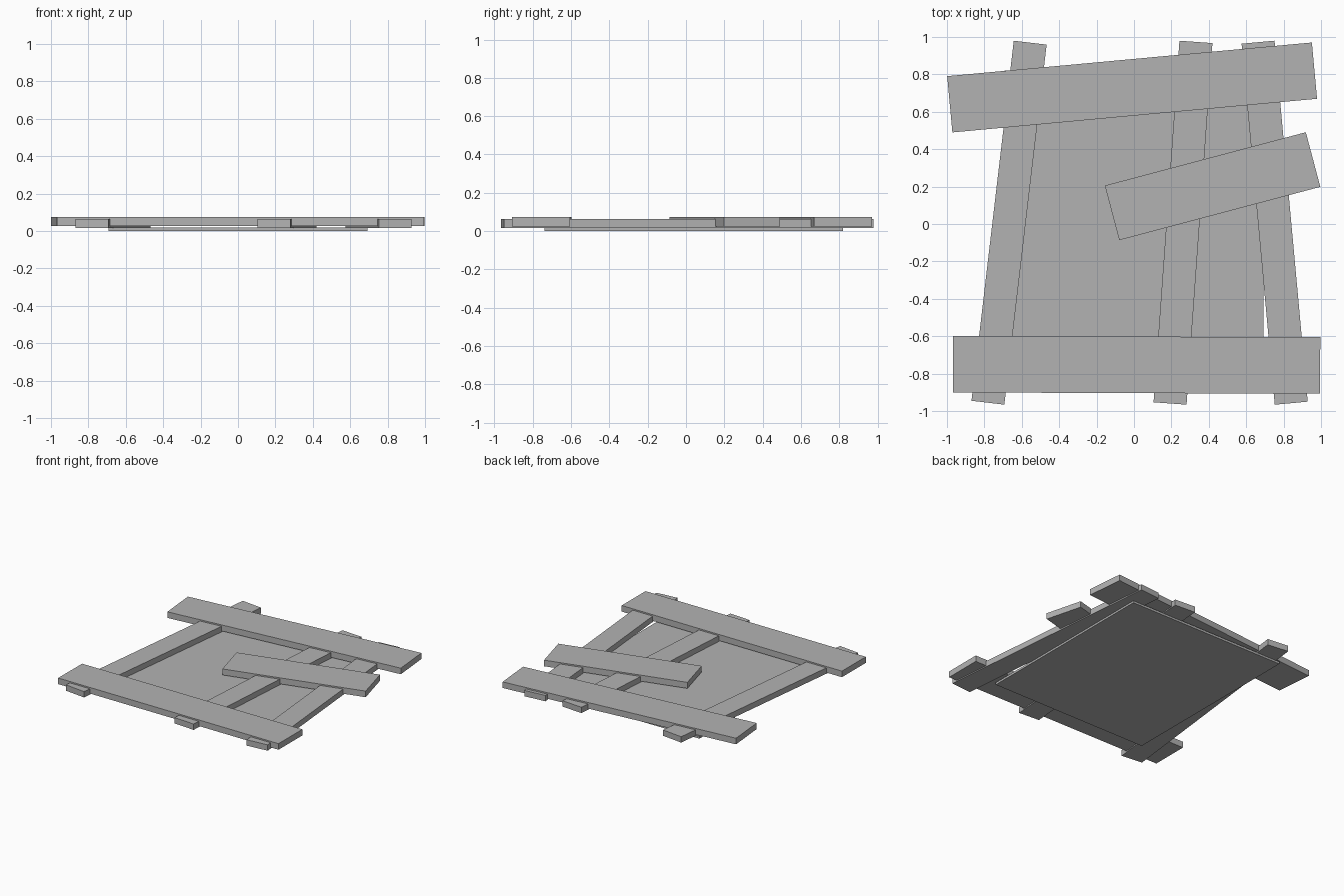
import bpy
import math

cube = bpy.data.objects.get("Cube")
if cube:
    bpy.data.objects.remove(cube, do_unlink=True)

grey = bpy.data.materials.new("weathered_grey")
grey.use_nodes = True
colour = (0.45, 0.45, 0.45, 1.0)
grey.diffuse_color = colour
grey.node_tree.nodes["Principled BSDF"].inputs["Base Color"].default_value = colour


def board(name, centre, size, z_range, angle=0.0):
    """Flat rectangular board, turned about the vertical axis."""
    low, high = z_range
    bpy.ops.mesh.primitive_cube_add(size=1, location=(*centre, (low + high) / 2))
    obj = bpy.context.object
    obj.name = name
    obj.scale = (*size, high - low)
    bpy.ops.object.transform_apply(location=False, rotation=False, scale=True)
    obj.rotation_euler.z = math.radians(angle)
    obj.data.materials.append(grey)
    return obj


# Thin backing sheet
board("backing_panel", (0.0, 0.04), (1.387, 1.56), (0.0, 0.018))

# Leaning uprights on the sheet
upright_z = (0.016, 0.063)
for name, x, lean in (("upright_right", -0.668, -6.7),
                      ("upright_middle", 0.262, -4.1),
                      ("upright_left", 0.752, 5.25)):
    board(name, (x, 0.007), (0.177, 1.938), upright_z, lean)

# Crooked planks nailed across the uprights
plank_z = (0.025, 0.074)
for name, centre, length, tilt in (("plank_back", (-0.01, 0.73), 1.958, 5.27),
                                   ("plank_short", (0.42, 0.202), 1.112, 14.85),
                                   ("plank_front", (0.014, -0.753), 1.963, -0.2)):
    board(name, centre, (length, 0.302), plank_z, tilt)
